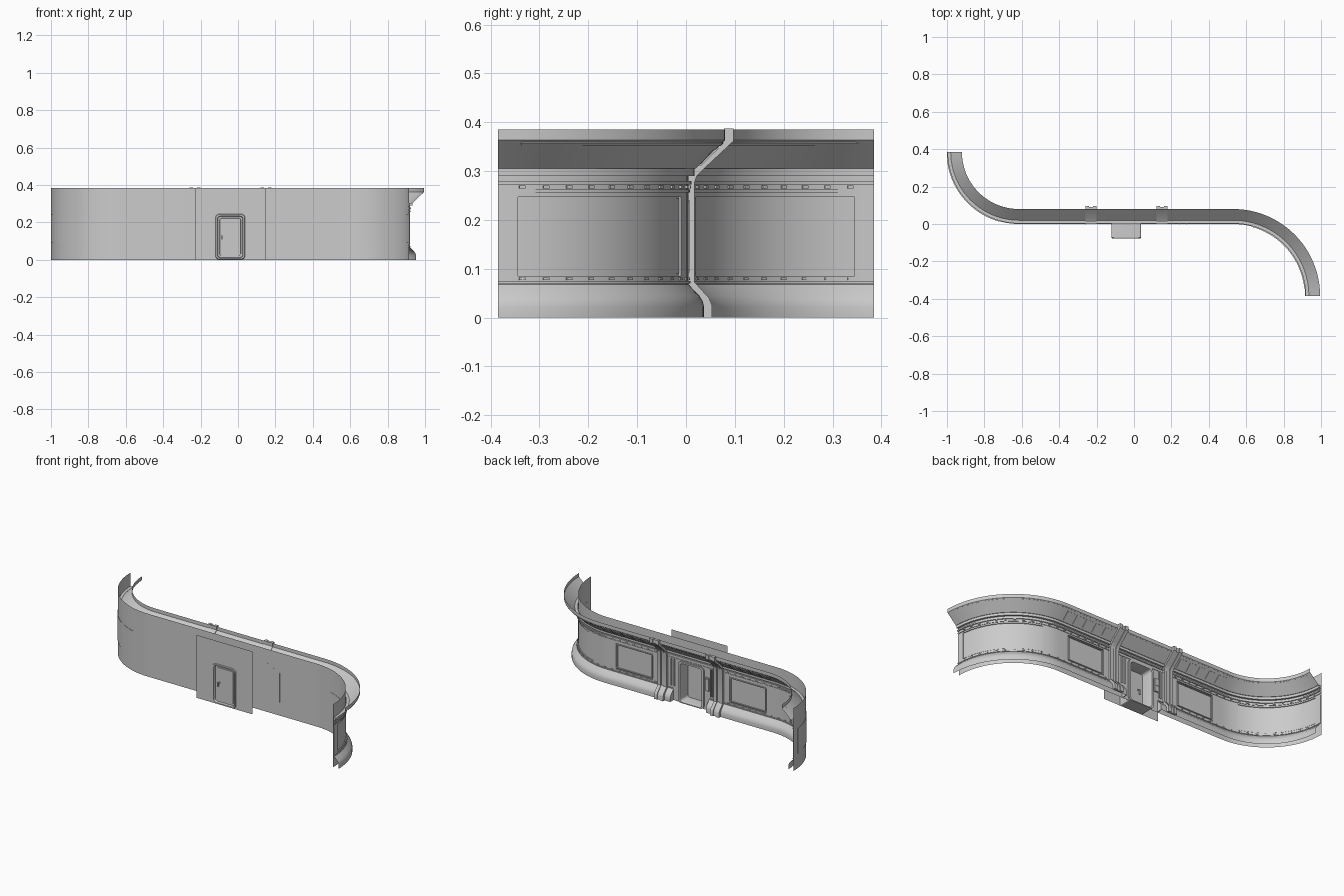
import bpy, bmesh, math

if "Cube" in bpy.data.objects:
    bpy.data.objects.remove(bpy.data.objects["Cube"])

R = 0.385                      # bend radius of the front face
XL, XR = -0.615, 0.53          # ends of the straight run
A = R * math.pi / 2
END = 2 * A + XR - XL


def sx(x):
    return A + x - XL


def place(s, d, z):
    """Point on the S-shaped path: s along it, d towards the back, z up."""
    if s < A:
        t = s / R
        return (XL - (R - d) * math.cos(t), R - (R - d) * math.sin(t), z)
    if s <= sx(XR):
        return (XL + s - A, d, z)
    t = (s - sx(XR)) / R
    return (XR + (R + d) * math.sin(t), -R + (R + d) * math.cos(t), z)


def finish(name, bm, angle=30):
    bmesh.ops.recalc_face_normals(bm, faces=bm.faces)
    me = bpy.data.meshes.new(name)
    bm.to_mesh(me)
    bm.free()
    ob = bpy.data.objects.new(name, me)
    bpy.context.collection.objects.link(ob)
    bpy.ops.object.select_all(action='DESELECT')
    ob.select_set(True)
    bpy.context.view_layer.objects.active = ob
    bpy.ops.object.shade_smooth_by_angle(angle=math.radians(angle))
    return ob


def sweep(name, profile, spans, closed=False):
    """Sweep a (d, z) profile along one or more spans of the path."""
    bm = bmesh.new()
    for s0, s1 in spans:
        stations = {s0, s1}
        for i in range(25):
            for base in (0, sx(XR)):
                s = base + A * i / 24
                if s0 < s < s1:
                    stations.add(s)
        rows = [[bm.verts.new(place(s, d, z)) for d, z in profile] for s in sorted(stations)]
        n = len(profile)
        for a, b in zip(rows, rows[1:]):
            for i in range(n if closed else n - 1):
                j = (i + 1) % n
                bm.faces.new((a[i], a[j], b[j], b[i]))
        if closed:
            bm.faces.new(rows[0])
            bm.faces.new(rows[-1])
    return finish(name, bm)


def rect(d0, d1, z0, z1):
    return [(d0, z0), (d1, z0), (d1, z1), (d0, z1)]


def box(name, x0, x1, y0, y1, z0, z1):
    bm = bmesh.new()
    bmesh.ops.create_cube(bm, size=1)
    for v in bm.verts:
        v.co = ((x0 + x1) / 2 + v.co.x * (x1 - x0), (y0 + y1) / 2 + v.co.y * (y1 - y0),
                (z0 + z1) / 2 + v.co.z * (z1 - z0))
    return finish(name, bm)


def rounded_rings(name, loops, cap=False):
    """Bridge rounded rectangles (x0, x1, z0, z1, radius, y) in order."""
    bm = bmesh.new()
    rows = []
    for x0, x1, z0, z1, r, y in loops:
        row = []
        for k, (cx, cz) in enumerate(((x1 - r, z1 - r), (x0 + r, z1 - r), (x0 + r, z0 + r), (x1 - r, z0 + r))):
            for i in range(6):
                a = math.pi / 2 * (k + i / 5)
                row.append(bm.verts.new((cx + r * math.cos(a), y, cz + r * math.sin(a))))
        rows.append(row)
    for a, b in zip(rows, rows[1:]):
        for i in range(len(a)):
            j = (i + 1) % len(a)
            bm.faces.new((a[i], a[j], b[j], b[i]))
    if cap:
        bm.faces.new(rows[-1])
    return finish(name, bm)


DL, DR = -0.12, 0.037                       # door opening
sides = [(0, sx(DL)), (sx(DR), END)]
T = 0.005                                   # back skin offset
WIN = [(R * math.radians(16), R * math.radians(84))]
WIN = [(A - WIN[0][1], A - WIN[0][0]), (sx(XR) + WIN[0][0], sx(XR) + WIN[0][1])]
BAYS = [(sx(-0.55), sx(-0.30)), (sx(0.22), sx(0.47))]

# front skin, open at the door
sweep("front_wall", [(0, 0), (0, 0.385)], sides)
sweep("front_wall_over_door", [(0, 0.245), (0, 0.385)], [(sx(DL), sx(DR))])

# back skin: flared base, flat middle with recessed bays, sloped overhang
flare = [(0.037, 0), (0.037, 0.022), (0.034, 0.034), (0.027, 0.045), (T, 0.068)]
GL, GR = -0.165, 0.085                      # gap in the base at the door
sweep("back_base_flare", flare + [(T, 0.085), (0, 0.085)], [(0, sx(GL)), (sx(GR), END)])
sweep("base_end_caps", flare + [(0, 0.068), (0, 0)],
      [(sx(GL), sx(GL) + 0.004), (sx(GR) - 0.004, sx(GR))], closed=True)
sweep("back_wall_beside_door", [(T, 0), (T, 0.085)], [(sx(GL), sx(DL)), (sx(DR), sx(GR))])
sweep("back_overhang", [(0, 0.247), (T, 0.247), (T, 0.305), (0.02, 0.305), (0.08, 0.363), (0.08, 0.385)],
      [(0, END)])
cuts = sorted(WIN + BAYS + [(sx(DL), sx(DR))])
edges = [0] + [e for c in cuts for e in c] + [END]
sweep("back_wall_piers", rect(0, T, 0.085, 0.247), list(zip(edges[::2], edges[1::2])), closed=True)

# curved window panels, showing slightly on the front, and bay frames
sweep("curved_window_panels", rect(-0.002, 0.001, 0.09, 0.245), WIN, closed=True)
for s0, s1 in BAYS:
    sweep("bay_frame", rect(T - 0.004, T + 0.002, 0.092, 0.097), [(s0, s1)], True)
    sweep("bay_frame", rect(T - 0.004, T + 0.002, 0.236, 0.241), [(s0, s1)], True)
    sweep("bay_frame", rect(T - 0.004, T + 0.002, 0.092, 0.241),
          [(s0 + 0.004, s0 + 0.009), (s1 - 0.009, s1 - 0.004)], True)

# horizontal rails along the back
for name, d, z0, z1 in (("lower_rail", 0.008, 0.256, 0.262), ("middle_rail", 0.011, 0.272, 0.280),
                        ("ledge_rail", 0.017, 0.290, 0.305)):
    sweep(name, rect(T - 0.002, d, z0, z1), [(0, END)], True)
sweep("skirting_rail", rect(T - 0.002, 0.009, 0.07, 0.075), [(0, sx(GL)), (sx(GR), END)], True)


def slope(a, b, h):
    """Thin plate on the underside of the overhang between fractions a and b."""
    p = [(0.02 + 0.06 * f, 0.305 + 0.058 * f) for f in (a, b)]
    return [p[0], p[1], (p[1][0] + h * 0.69, p[1][1] - h * 0.72), (p[0][0] + h * 0.69, p[0][1] - h * 0.72)]


# ceiling panels and light strip under the overhang
plates = []
for x0 in (-0.60, 0.20):
    plates += [(sx(x0 + 0.067 * i), sx(x0 + 0.067 * i + 0.055)) for i in range(5)]
sweep("ceiling_panels", slope(0.12, 0.75, 0.003), plates, True)
sweep("ceiling_strip", slope(0.82, 0.93, 0.002), [(0.04, END - 0.04)], True)

# small fixings in rows
marks = [(END * i / 48 - 0.006, END * i / 48 + 0.006) for i in range(1, 48)
         if not sx(-0.28) < END * i / 48 < sx(0.2)]
sweep("rail_clips", rect(0.004, 0.010, 0.264, 0.270), marks, True)
sweep("base_clips", rect(0.004, 0.008, 0.077, 0.082), marks, True)

# pairs of ribs wrapping the back profile either side of the door
rib = [(0.053, 0), (0.053, 0.026), (0.047, 0.04), (0.017, 0.073), (0.017, 0.275), (0.022, 0.29), (0.034, 0.302),
       (0.097, 0.361), (0.097, 0.387), (0.078, 0.387), (0.078, 0.366), (0.018, 0.308), (0.001, 0.3), (0.001, 0.066),
       (0.032, 0.034), (0.035, 0)]
core = [(d - 0.006 if i < 9 else d, z if z < 0.386 else 0.385) for i, (d, z) in enumerate(rib)]
for x in (-0.23, 0.15):
    sweep("rib_bands", rib, [(sx(x - 0.03), sx(x - 0.01)), (sx(x + 0.01), sx(x + 0.03))], True)
    sweep("rib_core", core, [(sx(x - 0.01), sx(x + 0.01))], True)

# flat entrance facade standing in front of the wall, with raised door frame
Y = -0.073
rounded_rings("entrance_facade", [
    (-0.23, 0.15, 0, 0.385, 0.0005, Y), (-0.12, 0.037, 0.002, 0.245, 0.02, Y),
    (-0.118, 0.035, 0.004, 0.243, 0.02, Y - 0.005), (-0.110, 0.027, 0.010, 0.235, 0.016, Y - 0.005),
    (-0.107, 0.024, 0.013, 0.232, 0.014, Y + 0.008)])

# door passage and its rim on the back
rounded_rings("door_passage", [
    (-0.12, 0.037, 0.001, 0.246, 0.006, Y), (-0.12, 0.037, 0.001, 0.246, 0.006, T)])
rounded_rings("door_rim", [
    (-0.128, 0.045, 0.0, 0.253, 0.02, T - 0.002), (-0.128, 0.045, 0.0, 0.253, 0.02, 0.013),
    (-0.115, 0.032, 0.005, 0.243, 0.018, 0.013), (-0.112, 0.029, 0.008, 0.240, 0.016, 0.002),
    (-0.112, 0.029, 0.008, 0.240, 0.016, Y + 0.012)])

# door leaf with panel and handles
rounded_rings("door_front", [(-0.107, 0.024, 0.013, 0.232, 0.014, Y + 0.008),
                             (-0.098, 0.015, 0.022, 0.223, 0.010, Y + 0.008),
                             (-0.097, 0.014, 0.023, 0.222, 0.010, Y + 0.005)], True)
rounded_rings("door_back", [(-0.112, 0.029, 0.008, 0.240, 0.016, Y + 0.012),
                            (-0.098, 0.015, 0.022, 0.223, 0.010, Y + 0.012),
                            (-0.097, 0.014, 0.023, 0.222, 0.010, Y + 0.016)], True)
for y0, y1 in ((Y - 0.004, Y + 0.006), (Y + 0.014, Y + 0.024)):
    box("door_handle_plate", -0.088, -0.082, y0, y1, 0.108, 0.134)
    box("door_handle_lever", -0.086, -0.072, y0 + 0.002, y1 - 0.002, 0.130, 0.135)

# control panel and conduits beside the door
box("control_panel", -0.164, -0.138, T, 0.014, 0.12, 0.20)
box("control_screen", -0.160, -0.142, 0.012, 0.016, 0.155, 0.192)
for x in (-0.185, -0.175, 0.070, 0.090):
    box("wall_conduit", x, x + 0.005, T - 0.001, 0.012, 0.09, 0.255)
# thin vertical seams on the front wall
for x, z0, z1 in ((0.20, 0.08, 0.30), (0.24, 0.10, 0.28), (0.28, 0.08, 0.26), (-0.26, 0.1, 0.25)):
    box("front_seam", x, x + 0.004, -0.002, 0.001, z0, z1)
